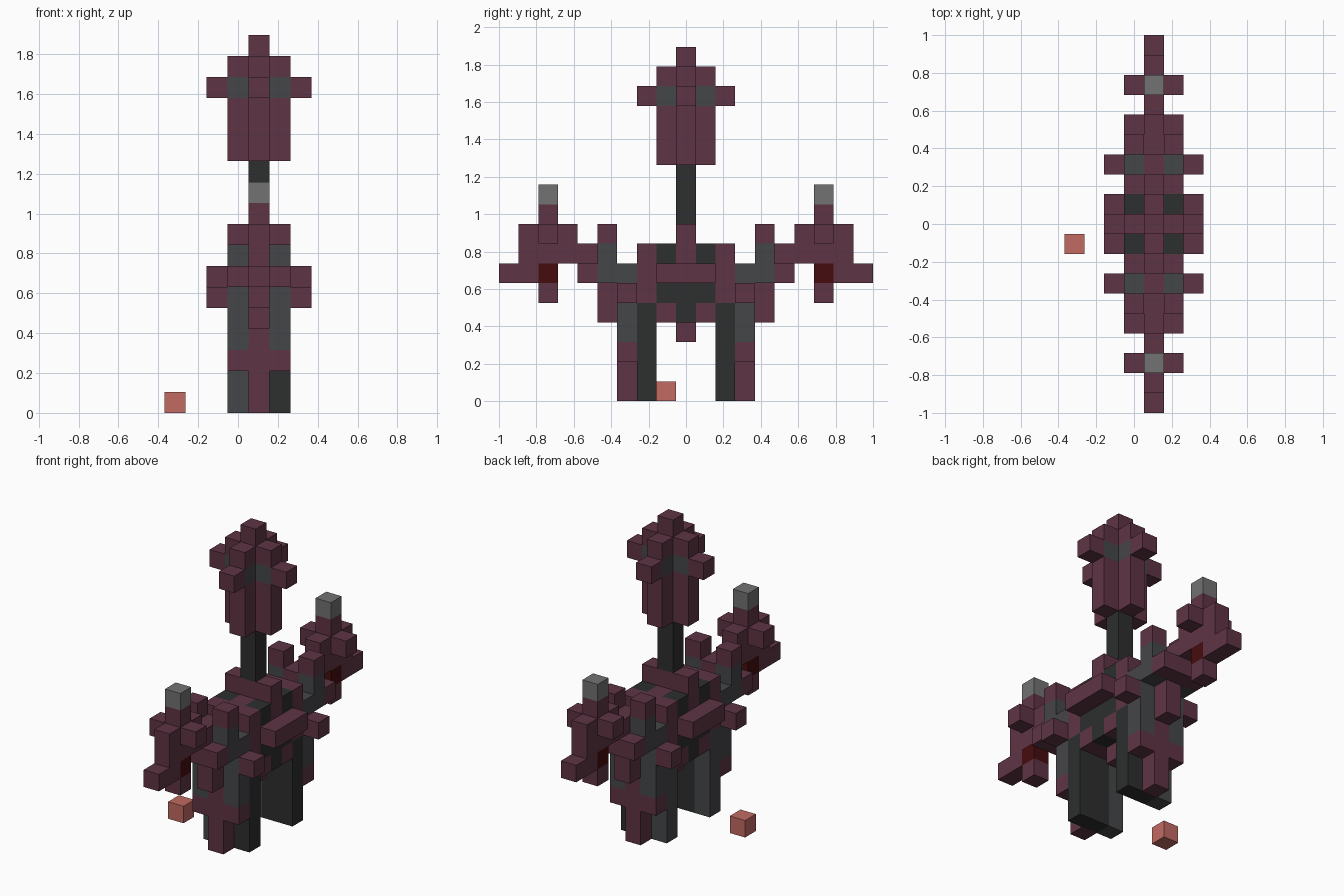
import bpy
import bmesh
from mathutils import Matrix, Vector

default = bpy.data.objects.get("Cube")
if default:
    bpy.data.objects.remove(default, do_unlink=True)

UNIT = 2 / 19  # edge of one block


def linear(c):
    c /= 255
    return c / 12.92 if c <= 0.04 else ((c + 0.055) / 1.055) ** 2.4


def material(name, r, g, b):
    mat = bpy.data.materials.new(name)
    colour = (linear(r), linear(g), linear(b), 1)
    mat.diffuse_color = colour
    mat.use_nodes = True
    shader = next(n for n in mat.node_tree.nodes if n.type == 'BSDF_PRINCIPLED')
    shader.inputs["Base Color"].default_value = colour
    shader.inputs["Roughness"].default_value = 0.9
    return mat


maroon = material("maroon", 94, 52, 68)
charcoal = material("charcoal", 45, 46, 46)
slate = material("slate_grey", 69, 70, 73)
pale = material("pale_grey", 114, 114, 114)
ember = material("dark_red", 70, 12, 14)
salmon = material("salmon", 193, 106, 98)


def span(value):
    return value if isinstance(value, tuple) else (value, value)


def part(name, mat, *boxes, side=1, sides_mirrored=False):
    """Build one object from block ranges (x, y, z), all ends inclusive."""
    bm = bmesh.new()
    for box in boxes:
        lo, hi = zip(*(span(v) for v in box))
        lo, hi = Vector(lo), Vector(hi)
        size = (hi - lo + Vector((1, 1, 1))) * UNIT
        mid = (lo + hi) / 2 * UNIT
        for sx in ((1, -1) if sides_mirrored else (1,)):
            # The body axis lies one block to the left of the origin
            pos = Vector((mid.x * sx + UNIT, mid.y * side, mid.z + UNIT / 2))
            bmesh.ops.create_cube(
                bm, size=1, matrix=Matrix.Translation(pos) @ Matrix.Diagonal((*size, 1)))
    mesh = bpy.data.meshes.new(name)
    bm.to_mesh(mesh)
    bm.free()
    mesh.materials.append(mat)
    obj = bpy.data.objects.new(name, mesh)
    bpy.context.collection.objects.link(obj)
    return obj


WIDE = (-1, 1)

# Central body
part("body_core", maroon, (WIDE, WIDE, 6), (WIDE, 0, (7, 8)), (0, WIDE, 7))
part("body_side_rails", maroon, (2, WIDE, 6), sides_mirrored=True)
part("belly", charcoal, (WIDE, WIDE, 5), (WIDE, 0, 4))
part("belly_tip", maroon, (0, 0, 3))

# Neck and head
part("neck", charcoal, (0, 0, (9, 11)))
part("head", maroon, (WIDE, 0, (12, 14)), (0, WIDE, (12, 14)),
     (WIDE, 0, 16), (0, WIDE, 16), (0, 0, 17))
part("head_band", slate, (WIDE, 0, 15), (0, WIDE, 15))
part("head_side_knobs", maroon, (2, 0, 15), sides_mirrored=True)

# Matching front and back halves
for label, side in (("front", -1), ("back", 1)):
    part(label + "_head_knob", maroon, (0, 2, 15), side=side)
    part(label + "_shoulder", maroon, (WIDE, 2, (5, 7)), (WIDE, 1, 4),
         (0, 3, (3, 6)), side=side)
    part(label + "_vents", charcoal, (1, 1, 7), side=side, sides_mirrored=True)

    # Legs
    part(label + "_leg_slab", charcoal, ((0, 1), 2, (0, 4)), side=side)
    part(label + "_leg_panel", slate, (-1, 2, (0, 4)), side=side)
    part(label + "_toe", maroon, (0, 3, (0, 2)), side=side)
    part(label + "_knees", maroon, (1, 3, 2), side=side, sides_mirrored=True)
    part(label + "_thighs", slate, (1, 3, (3, 6)), side=side, sides_mirrored=True)
    part(label + "_hip_knobs", maroon, (2, 3, 5), side=side, sides_mirrored=True)
    part(label + "_chest", maroon, (0, 4, (4, 7)), side=side)

    # Arm with its raised end
    part(label + "_arm_joints", slate, (1, 4, (6, 7)), side=side, sides_mirrored=True)
    part(label + "_arm_horns", maroon, (1, 4, 8), side=side, sides_mirrored=True)
    part(label + "_forearm", maroon, (WIDE, 5, 6), (0, 5, 7), (0, 6, (7, 8)), side=side)
    part(label + "_claw", maroon, (0, 7, 5), (0, 7, 7), (WIDE, 7, 8), (0, 7, 9),
         (0, 8, (6, 8)), (0, 9, 6), side=side)
    part(label + "_claw_core", ember, (0, 7, 6), side=side)
    part(label + "_claw_tip", pale, (0, 7, 10), side=side)

# Loose block on the ground
part("loose_block", salmon, (-4, -1, 0))
